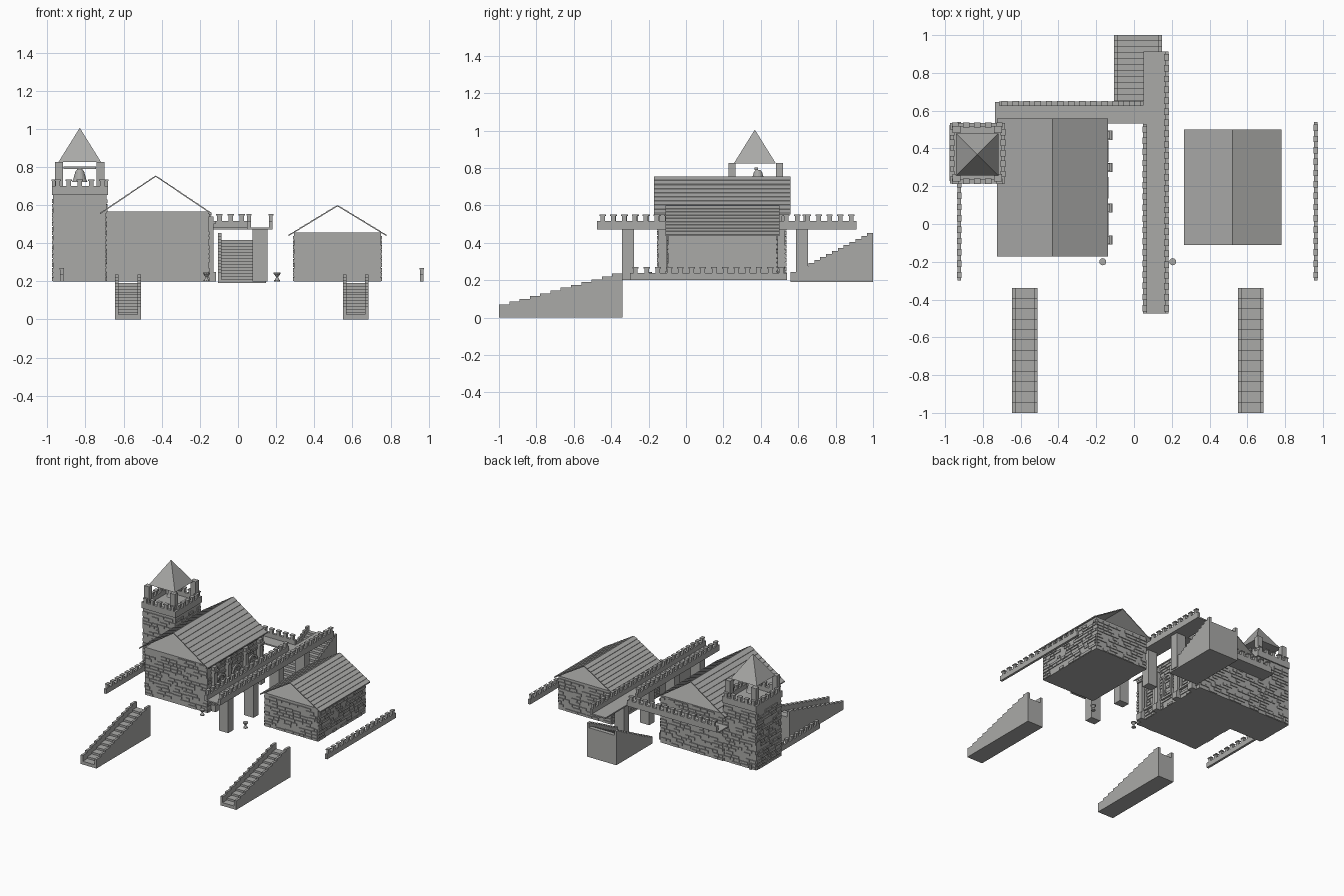
import bpy, bmesh, math, random
from mathutils import Matrix, Vector

random.seed(4)
cube = bpy.data.objects.get("Cube")
if cube:
    bpy.data.objects.remove(cube, do_unlink=True)

GREY = (0.4, 0.4, 0.39, 1)
mat = bpy.data.materials.new("grey stone")
mat.use_nodes = True
mat.diffuse_color = GREY
mat.node_tree.nodes["Principled BSDF"].inputs["Base Color"].default_value = GREY


def finish(name, bm):
    bmesh.ops.recalc_face_normals(bm, faces=bm.faces)
    me = bpy.data.meshes.new(name)
    bm.to_mesh(me)
    bm.free()
    me.materials.append(mat)
    ob = bpy.data.objects.new(name, me)
    bpy.context.scene.collection.objects.link(ob)
    return ob


def box(bm, x0, x1, y0, y1, z0, z1):
    size = Matrix.Diagonal((x1 - x0, y1 - y0, z1 - z0, 1))
    mid = Vector(((x0 + x1) / 2, (y0 + y1) / 2, (z0 + z1) / 2))
    bmesh.ops.create_cube(bm, size=1, matrix=Matrix.Translation(mid) @ size)


def boxes(name, *items):
    bm = bmesh.new()
    for b in items:
        box(bm, *b)
    return finish(name, bm)


def cone(bm, x, y, z0, z1, r0, r1, sides):
    bmesh.ops.create_cone(bm, cap_ends=True, segments=sides, radius1=r0, radius2=r1,
                          depth=z1 - z0, matrix=Matrix.Translation((x, y, (z0 + z1) / 2)))


def extrude(bm, pts, vec):
    """Prism from a closed outline swept along a vector."""
    face = bm.faces.new([bm.verts.new(p) for p in pts])
    new = bmesh.ops.extrude_face_region(bm, geom=[face])["geom"]
    bmesh.ops.translate(bm, verts=[v for v in new if isinstance(v, bmesh.types.BMVert)], vec=vec)


def stone_block(name, x0, x1, y0, y1, z0, z1, sides="NSEW"):
    """Solid body with random raised stones in rough courses on each face."""
    bm = bmesh.new()
    box(bm, x0, x1, y0, y1, z0, z1)
    course, out = 0.024, 0.006
    for side in sides:
        a, end = (x0, x1) if side in "NS" else (y0, y1)
        for i in range(int((z1 - z0) / course)):
            z = z0 + i * course
            u = a
            while u < end - 0.01:
                w = min(random.uniform(0.03, 0.08), end - u)
                if random.random() < 0.7:
                    lo, hi = u + 0.002, u + w - 0.002
                    zb, zt = z + 0.002, z + course - random.uniform(0.001, 0.006)
                    if side == "S":
                        box(bm, lo, hi, y0 - out, y0 + out, zb, zt)
                    elif side == "N":
                        box(bm, lo, hi, y1 - out, y1 + out, zb, zt)
                    elif side == "W":
                        box(bm, x0 - out, x0 + out, lo, hi, zb, zt)
                    else:
                        box(bm, x1 - out, x1 + out, lo, hi, zb, zt)
                u += w
    return finish(name, bm)


def gable_roof(name, x0, x1, y0, y1, eave, ridge, rows=9):
    """Two thin slopes of overlapping courses, open at both gable ends."""
    bm = bmesh.new()
    mid = (x0 + x1) / 2
    for edge in (x0, x1):
        for i in range(rows):
            def at(t, lift):
                return (edge + (mid - edge) * t, y0, eave + (ridge - eave) * t + lift)
            t0, t1 = i / rows, (i + 1) / rows
            extrude(bm, [at(t0, -0.009), at(t1, -0.009), at(t1, -0.003), at(t0, 0)],
                    (0, y1 - y0, 0))
    return finish(name, bm)


def battlement(name, x0, x1, y0, y1, z0, z1, top, pitch=0.058):
    """Low wall with capped merlons along its longer side."""
    bm = bmesh.new()
    box(bm, x0, x1, y0, y1, z0, z1)
    along_x = x1 - x0 > y1 - y0
    a, b = (x0, x1) if along_x else (y0, y1)
    n = max(2, round((b - a) / pitch))
    for i in range(n):
        c = a + (i + 0.5) * (b - a) / n
        for half, side, zb, zt in ((0.012, 0, z1, top - 0.008), (0.017, 0.003, top - 0.008, top)):
            if along_x:
                box(bm, c - half, c + half, y0 - side, y1 + side, zb, zt)
            else:
                box(bm, x0 - side, x1 + side, c - half, c + half, zb, zt)
    return finish(name, bm)


def staircase(name, x0, x1, y0, y1, z0, low, high, drop, n):
    """Steps rising towards the back between two stepped side walls."""
    bm = bmesh.new()
    rail = 0.018
    run = (y1 - y0) / n
    for lo, hi, cut in ((x0, x0 + rail, 0), (x1 - rail, x1, 0), (x0 + rail, x1 - rail, drop)):
        pts = [(lo, y1, z0), (lo, y0, z0)]
        for i in range(n):
            z = low + (high - low) * i / (n - 1) - cut
            pts += [(lo, y0 + i * run, z), (lo, y0 + (i + 1) * run, z)]
        extrude(bm, pts, (hi - lo, 0, 0))
    return finish(name, bm)


# Main hall
stone_block("hall_walls", -0.69, -0.155, -0.15, 0.53, 0.2, 0.565)
gable_roof("hall_roof", -0.725, -0.138, -0.172, 0.558, 0.56, 0.757)

# Buttresses along the hall side, with arched windows between them
buttress_y = (-0.085, 0.085, 0.30, 0.47)
bm = bmesh.new()
for y in buttress_y:
    box(bm, -0.16, -0.128, y - 0.02, y + 0.02, 0.2, 0.54)
    box(bm, -0.16, -0.115, y - 0.024, y + 0.024, 0.2, 0.25)
    box(bm, -0.16, -0.117, y - 0.024, y + 0.024, 0.5, 0.515)
finish("hall_buttresses", bm)

bm = bmesh.new()
for a, b in zip(buttress_y, buttress_y[1:]):
    c, arc = (a + b) / 2, [math.pi * k / 10 for k in range(11)]
    outline = []
    for r, angles in ((0.052, arc), (0.036, arc[::-1])):
        ring = [(-0.16, c + r * math.cos(t), 0.4 + r * math.sin(t)) for t in angles]
        foot = [(-0.16, c + r * math.cos(angles[k]), 0.28) for k in (0, -1)]
        outline += [foot[0]] + ring + [foot[1]]
    extrude(bm, outline, (0.022, 0, 0))
    box(bm, -0.16, -0.135, c - 0.057, c + 0.057, 0.265, 0.28)
finish("hall_windows", bm)

# Small house
stone_block("house_walls", 0.295, 0.75, -0.095, 0.485, 0.2, 0.455)
gable_roof("house_roof", 0.264, 0.78, -0.11, 0.5, 0.445, 0.602)

# Bell tower
TX, TY = -0.83, 0.375
stone_block("tower_walls", -0.97, -0.69, 0.225, 0.525, 0.2, 0.655)
boxes("tower_floor", (-0.975, -0.683, 0.215, 0.535, 0.652, 0.667))
for tag, span in (("front", (-0.975, -0.683, 0.215, 0.237)), ("back", (-0.975, -0.683, 0.513, 0.535)),
                  ("right", (-0.975, -0.953, 0.237, 0.513)), ("left", (-0.705, -0.683, 0.237, 0.513))):
    battlement("tower_parapet_" + tag, *span, 0.667, 0.7, 0.735)
boxes("tower_posts", *[(x - 0.021, x + 0.021, y - 0.019, y + 0.019, 0.667, 0.826)
                       for x in (-0.94, -0.72) for y in (0.245, 0.5)])
bm = bmesh.new()
roof_half = 0.112
cone(bm, 0, 0, 0.825, 1.005, roof_half * math.sqrt(2), 0, 4)
bmesh.ops.rotate(bm, verts=bm.verts, matrix=Matrix.Rotation(math.pi / 4, 3, "Z"))
bmesh.ops.translate(bm, verts=bm.verts, vec=(TX, TY - 0.007, 0))
finish("tower_roof", bm)
boxes("bell_beam", (-0.915, -0.745, TY - 0.01, TY + 0.01, 0.788, 0.802))
bm = bmesh.new()
for z0, z1, r0, r1 in ((0.72, 0.735, 0.041, 0.034), (0.735, 0.775, 0.034, 0.023),
                       (0.775, 0.79, 0.023, 0.012)):
    cone(bm, TX, TY + 0.01, z0, z1, r0, r1, 16)
finish("bell", bm)

# Raised walkway, its side branch and pillars
boxes("walkway_deck", (0.05, 0.18, -0.475, 0.912, 0.472, 0.482),
      (-0.735, 0.05, 0.532, 0.645, 0.472, 0.482))
battlement("walkway_wall_left", 0.163, 0.182, -0.475, 0.912, 0.472, 0.517, 0.552)
battlement("walkway_wall_right", 0.048, 0.067, -0.475, 0.53, 0.472, 0.517, 0.552)
battlement("branch_wall", -0.715, 0.05, 0.627, 0.648, 0.472, 0.517, 0.552)
boxes("walkway_pillars", *[(0.075, 0.155, y - 0.032, y + 0.032, 0.2, 0.474)
                           for y in (-0.31, 0.0, 0.31, 0.62)])

# Staircases
staircase("front_stairs_right", -0.645, -0.51, -1.0, -0.34, 0, 0.07, 0.235, 0.045, 12)
staircase("front_stairs_left", 0.55, 0.685, -1.0, -0.34, 0, 0.07, 0.235, 0.045, 12)
staircase("back_stairs", -0.105, 0.147, 0.56, 1.0, 0.19, 0.245, 0.452, 0.035, 14)

# Low outer walls
for tag, x in (("right", -0.925), ("left", 0.963)):
    battlement("outer_wall_" + tag, x - 0.009, x + 0.009, -0.3, 0.54, 0.2, 0.238, 0.27)

# Pair of waisted braziers by the walkway
bm = bmesh.new()
for x in (-0.165, 0.205):
    for z0, z1, r0, r1 in ((0.2, 0.206, 0.016, 0.016), (0.206, 0.222, 0.013, 0.005),
                           (0.222, 0.238, 0.005, 0.018), (0.238, 0.245, 0.019, 0.019)):
        cone(bm, x, -0.2, z0, z1, r0, r1, 10)
finish("braziers", bm)
